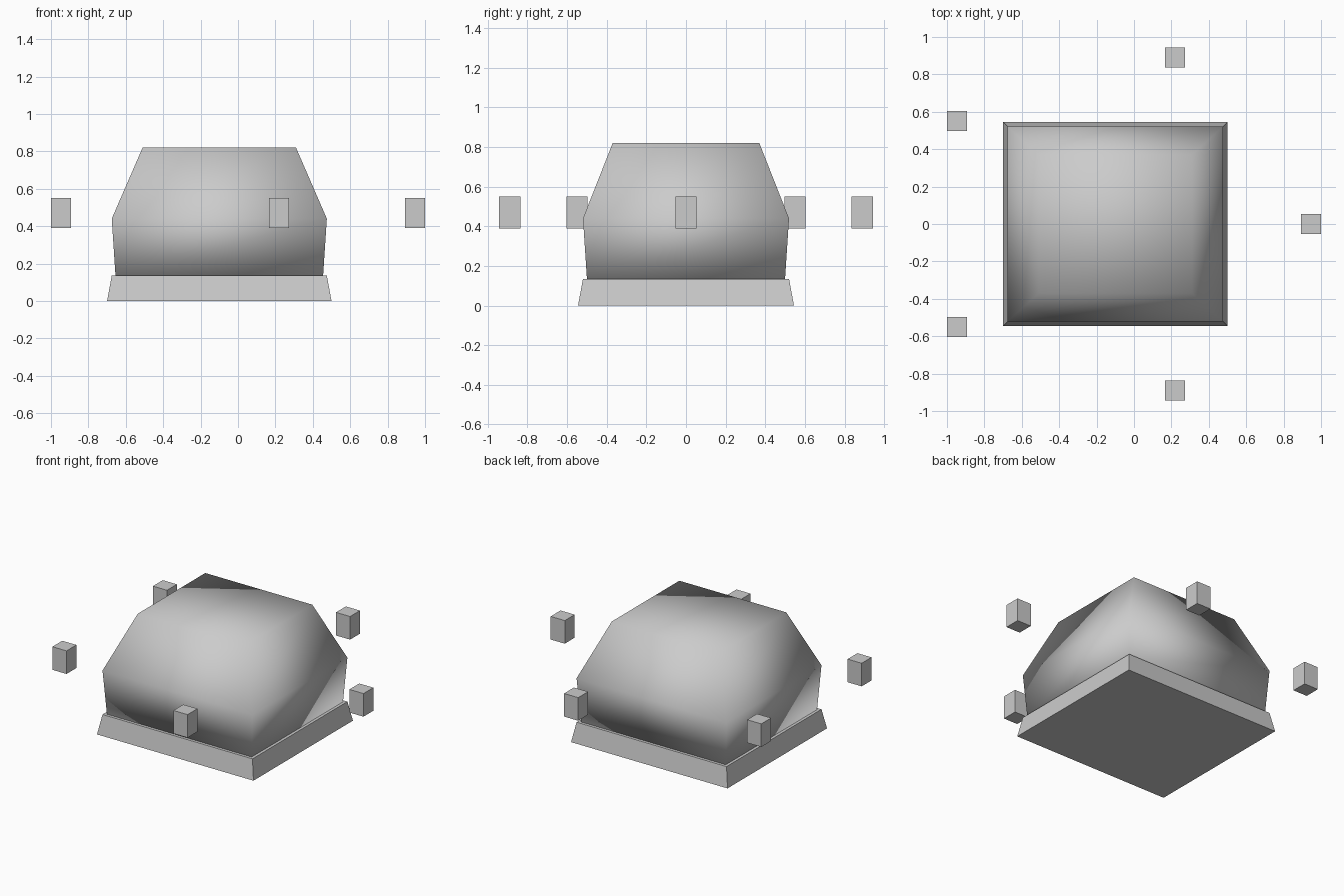
import bpy
import bmesh
import math

cube = bpy.data.objects.get("Cube")
if cube:
    bpy.data.objects.remove(cube, do_unlink=True)

grey = bpy.data.materials.new("light_grey")
grey.use_nodes = True
colour = (0.6, 0.6, 0.6, 1.0)
grey.diffuse_color = colour
grey.node_tree.nodes["Principled BSDF"].inputs["Base Color"].default_value = colour


def loft(name, centre, sections, smooth_angle):
    """Stack rectangles (half width, half depth, height) into a closed solid."""
    bm = bmesh.new()
    rings = []
    for hx, hy, z in sections:
        rings.append([bm.verts.new((sx * hx, sy * hy, z))
                      for sx, sy in ((-1, -1), (1, -1), (1, 1), (-1, 1))])
    for low, high in zip(rings, rings[1:]):
        for i in range(4):
            j = (i + 1) % 4
            bm.faces.new((low[i], low[j], high[j], high[i]))
    bm.faces.new(rings[0][::-1])
    bm.faces.new(rings[-1])
    bmesh.ops.recalc_face_normals(bm, faces=bm.faces)
    mesh = bpy.data.meshes.new(name)
    bm.to_mesh(mesh)
    bm.free()
    mesh.materials.append(grey)
    obj = bpy.data.objects.new(name, mesh)
    obj.location = centre
    bpy.context.collection.objects.link(obj)
    bpy.ops.object.select_all(action="DESELECT")
    obj.select_set(True)
    bpy.context.view_layer.objects.active = obj
    bpy.ops.object.shade_smooth_by_angle(angle=math.radians(smooth_angle))
    return obj


# Sloped plinth and the softly shaded body standing on it
loft("base_plinth", (-0.1, 0, 0),
     [(0.6, 0.545, 0), (0.575, 0.52, 0.135)], 30)
loft("main_body", (-0.1, 0, 0),
     [(0.555, 0.5, 0.135), (0.575, 0.52, 0.44), (0.41, 0.37, 0.82)], 91)

# Five small blocks floating around the body
block = [(0.054, 0.054, -0.08), (0.054, 0.054, 0.08)]
loft("front_block", (0.22, -0.89, 0.47), block, 30)
loft("back_block", (0.22, 0.89, 0.47), block, 30)
loft("left_block", (0.946, 0, 0.47), block, 30)
loft("right_front_block", (-0.946, -0.55, 0.47), block, 30)
loft("right_back_block", (-0.946, 0.55, 0.47), block, 30)
